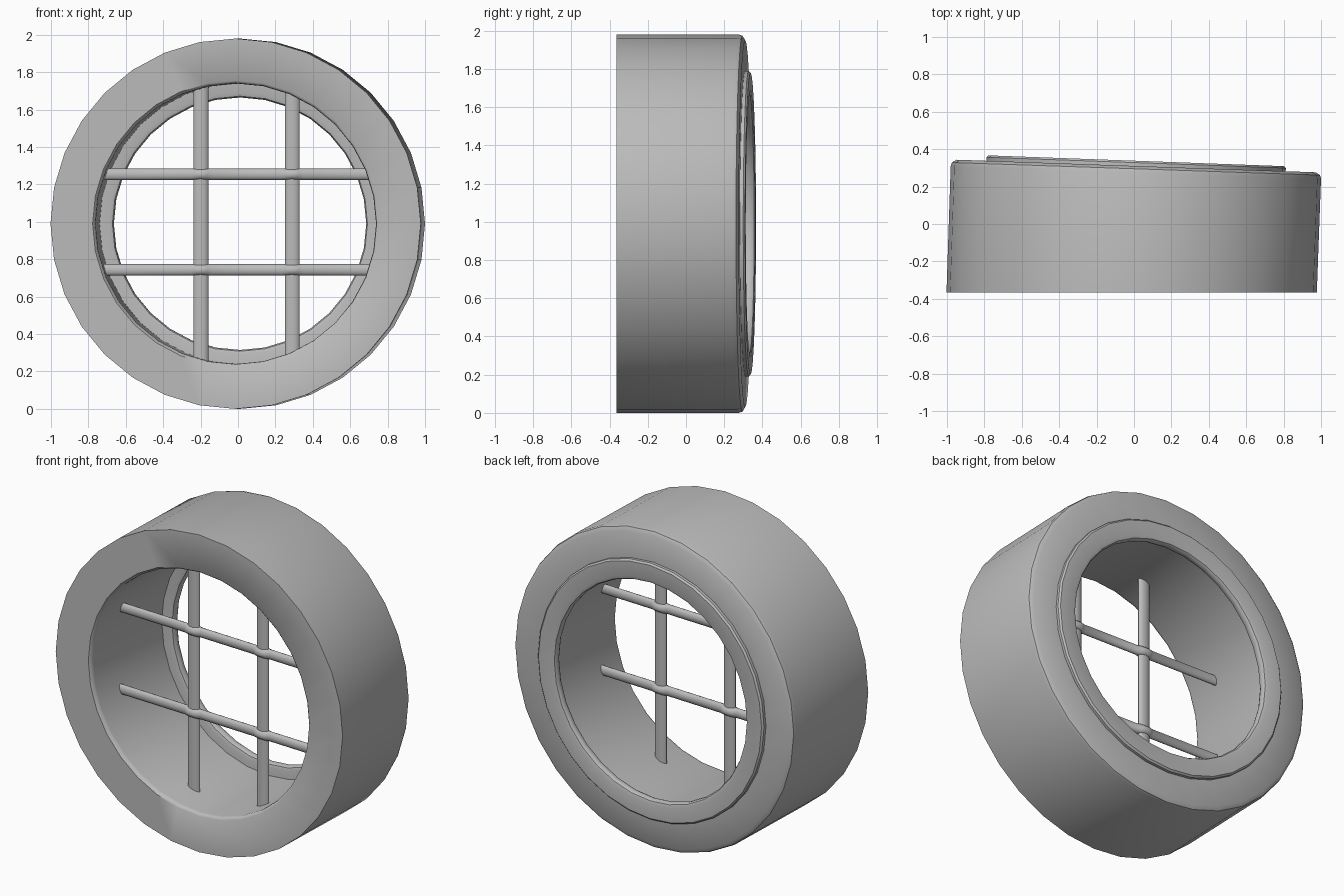
import bpy, bmesh, math
from mathutils import Vector

cube = bpy.data.objects.get("Cube")
if cube:
    bpy.data.objects.remove(cube)

grey = bpy.data.materials.new("plain grey")
grey.use_nodes = True
colour = (0.5, 0.5, 0.5, 1)
grey.diffuse_color = colour
grey.node_tree.nodes["Principled BSDF"].inputs["Base Color"].default_value = colour

FRONT, DEPTH, TILT, MID_Z = -0.365, 0.675, 0.035, 0.99


def finish(name, bm, angle):
    bmesh.ops.recalc_face_normals(bm, faces=bm.faces)
    mesh = bpy.data.meshes.new(name)
    bm.to_mesh(mesh)
    bm.free()
    mesh.materials.append(grey)
    obj = bpy.data.objects.new(name, mesh)
    bpy.context.collection.objects.link(obj)
    bpy.ops.object.select_all(action="DESELECT")
    obj.select_set(True)
    bpy.context.view_layer.objects.active = obj
    bpy.ops.object.shade_smooth_by_angle(angle=math.radians(angle))
    return obj


def loft(name, rings, closed, angle=40):
    """Skin equal point loops; either join the last to the first or cap both ends."""
    bm = bmesh.new()
    loops = [[bm.verts.new(p) for p in ring] for ring in rings]
    pairs = list(zip(loops, loops[1:]))
    if closed:
        pairs.append((loops[-1], loops[0]))
    else:
        bm.faces.new(loops[0])
        bm.faces.new(loops[-1])
    for a, b in pairs:
        for i in range(len(a)):
            j = (i + 1) % len(a)
            bm.faces.new((a[i], a[j], b[j], b[i]))
    return finish(name, bm, angle)


def tilted(x, y, z):
    """Flat at the front, gradually turned towards the right at the back."""
    back = (y - FRONT) / DEPTH
    return Vector((x - 0.0125 + TILT * (y - FRONT), y - TILT * x * back, z + MID_Z))


def lathe(name, profile, sides=32):
    rings = []
    for r, y in profile:
        angles = [2 * math.pi * i / sides for i in range(sides)]
        rings.append([tilted(r * math.cos(a), y, r * math.sin(a)) for a in angles])
    return loft(name, rings, True)


# Thick round frame with a softened back rim and bore edge
lathe("round_frame", [
    (0.99, FRONT), (0.99, 0.275), (0.984, 0.295), (0.96, 0.31),
    (0.76, 0.31), (0.75, 0.30), (0.75, -0.34), (0.753, -0.355), (0.765, FRONT)])

# Thin retaining ring proud of the back
lathe("back_ring", [
    (0.80, 0.28), (0.80, 0.328), (0.79, 0.338), (0.70, 0.338),
    (0.682, 0.332), (0.675, 0.32), (0.675, 0.30), (0.682, 0.286), (0.70, 0.28)])

BAR_Y = -0.157
BAR_X = (-0.198, 0.29)
BAR_Z = (0.743, 1.254)


def oval(half_width, half_depth, sides=12):
    angles = [2 * math.pi * i / sides for i in range(sides)]
    return [(half_width * math.cos(a), half_depth * math.sin(a)) for a in angles]


# Upright bars, flattened oval section
for side, x in zip(("right", "left"), BAR_X):
    reach = math.sqrt(0.77 ** 2 - x ** 2)
    y = BAR_Y - TILT * x
    rings = [[(x + u, y + v, MID_Z + end * reach) for u, v in oval(0.04, 0.02)]
             for end in (-1, 1)]
    loft(side + "_upright_bar", rings, False, 50)

# Cross bars, swelling where they wrap the uprights
for level, z in zip(("lower", "upper"), BAR_Z):
    reach = math.sqrt(0.77 ** 2 - (z - MID_Z) ** 2)
    stations = [(-reach, 0.018), (reach, 0.018)]
    for x in BAR_X:
        for off, depth in ((0.055, 0.018), (0.035, 0.03), (0.015, 0.036)):
            stations += [(x - off, depth), (x + off, depth)]
    rings = [[(x, BAR_Y - TILT * x + v, z + u) for u, v in oval(0.031, d)]
             for x, d in sorted(stations)]
    loft(level + "_cross_bar", rings, False, 50)
